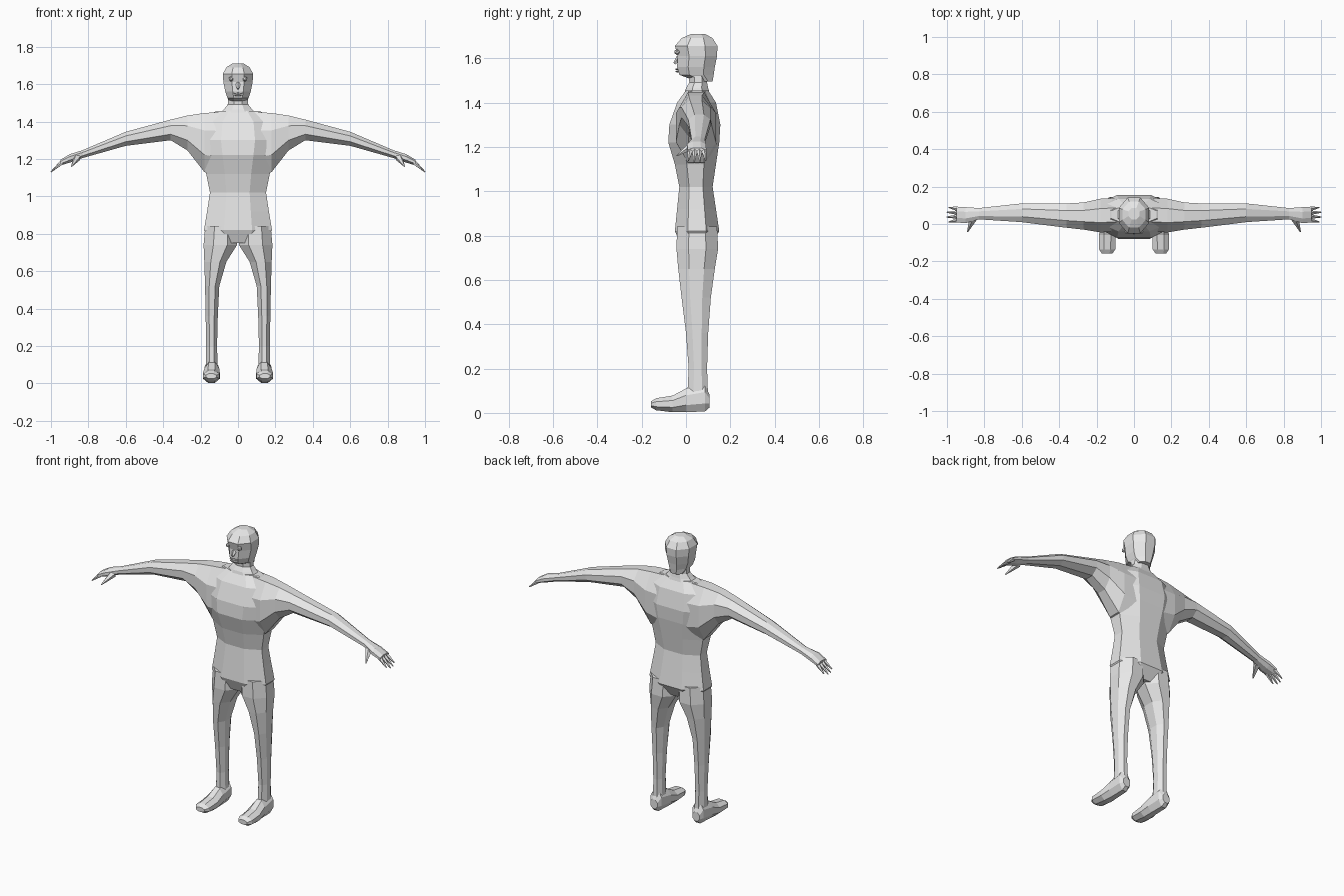
import bpy
import bmesh
import math
from mathutils import Vector

cube = bpy.data.objects.get("Cube")
if cube:
    bpy.data.objects.remove(cube, do_unlink=True)

skin = bpy.data.materials.new("plain grey")
skin.use_nodes = True
grey = (0.8, 0.8, 0.8, 1)
skin.diffuse_color = grey
skin.node_tree.nodes["Principled BSDF"].inputs["Base Color"].default_value = grey


def finish(name, bm, side=1):
    """Turn a bmesh into a flat shaded object, mirrored in x when side is -1."""
    for v in bm.verts:
        v.co.x *= side
    bmesh.ops.recalc_face_normals(bm, faces=bm.faces[:])
    mesh = bpy.data.meshes.new(name)
    bm.to_mesh(mesh)
    bm.free()
    mesh.materials.append(skin)
    obj = bpy.data.objects.new(name, mesh)
    bpy.context.collection.objects.link(obj)
    return obj


def loft(name, axis, rings, side=1, count=8):
    """Skin rings of (position, low u, high u, low v, high v) along an axis."""
    bm = bmesh.new()
    reach = 1 / math.cos(math.pi / count)
    previous = None
    for t, u0, u1, v0, v1 in rings:
        ring = []
        for i in range(count):
            a = math.tau * (i + 0.5) / count
            u = (u0 + u1) / 2 + (u1 - u0) / 2 * reach * math.cos(a)
            v = (v0 + v1) / 2 + (v1 - v0) / 2 * reach * math.sin(a)
            place = {"x": (t, u, v), "y": (u, t, v), "z": (u, v, t)}[axis]
            ring.append(bm.verts.new(place))
        if previous:
            for i in range(count):
                j = (i + 1) % count
                bm.faces.new((previous[i], previous[j], ring[j], ring[i]))
        else:
            bm.faces.new(ring[::-1])
        previous = ring
    bm.faces.new(previous)
    return finish(name, bm, side)


def upright(name, rings):
    """Loft centred on x = 0 from (height, half width, front, back)."""
    return loft(name, "z", [(z, -w, w, f, b) for z, w, f, b in rings])


def spike(name, start, end, radius, tip, side=1):
    """Tapered five sided finger between two points."""
    start, end = Vector(start), Vector(end)
    bm = bmesh.new()
    bmesh.ops.create_cone(bm, cap_ends=True, segments=5, radius1=radius,
                          radius2=tip, depth=(end - start).length)
    turn = (end - start).to_track_quat("Z", "Y").to_matrix()
    for v in bm.verts:
        v.co = turn @ v.co + (start + end) / 2
    return finish(name, bm, side)


# Trunk, neck and head
upright("torso", [
    (0.75, 0.14, -0.02, 0.11), (0.82, 0.182, -0.05, 0.15),
    (0.92, 0.165, -0.04, 0.135), (1.02, 0.15, -0.03, 0.12),
    (1.12, 0.17, -0.05, 0.135), (1.22, 0.2, -0.08, 0.15),
    (1.3, 0.22, -0.075, 0.155), (1.4, 0.2, -0.04, 0.135),
    (1.455, 0.12, 0.0, 0.1)])
upright("neck", [
    (1.43, 0.11, -0.01, 0.11), (1.465, 0.075, 0.0, 0.1),
    (1.49, 0.055, 0.015, 0.095), (1.56, 0.052, 0.01, 0.095)])
upright("head", [
    (1.495, 0.04, 0.05, 0.12), (1.525, 0.056, -0.03, 0.125),
    (1.56, 0.068, -0.04, 0.13), (1.61, 0.078, -0.038, 0.14),
    (1.655, 0.081, -0.05, 0.142), (1.69, 0.062, -0.02, 0.12),
    (1.71, 0.03, 0.025, 0.085)])

# Nose and lips
spike("nose", (0, -0.03, 1.6), (0, -0.052, 1.575), 0.016, 0.006)
for label, height in (("upper_lip", 1.55), ("lower_lip", 1.54)):
    loft(label, "x", [(x, -0.043 - d, -0.03, height - d, height + d)
                      for x, d in ((-0.025, 0.001), (0, 0.004), (0.025, 0.001))],
         count=6)

for label, side in (("left", 1), ("right", -1)):
    # Eye
    bm = bmesh.new()
    bmesh.ops.create_icosphere(bm, subdivisions=1, radius=0.014)
    bmesh.ops.translate(bm, verts=bm.verts[:], vec=(0.038, -0.04, 1.628))
    finish(label + "_eye", bm, side)

    # Arm with a deep shoulder root, ending in a flat palm
    loft(label + "_arm", "x", [
        (0.08, -0.04, 0.14, 1.1, 1.452), (0.18, -0.045, 0.135, 1.13, 1.445),
        (0.27, -0.03, 0.115, 1.245, 1.432), (0.36, -0.02, 0.11, 1.3, 1.41),
        (0.6, 0.01, 0.11, 1.27, 1.345), (0.83, 0.025, 0.085, 1.205, 1.247),
        (0.9, 0.005, 0.09, 1.18, 1.225), (0.95, 0.008, 0.092, 1.165, 1.195)],
        side)

    # Four fingers and a thumb
    for i in range(4):
        y = 0.02 + 0.02 * i
        length = 0.04 + 0.01 * (i in (1, 2))
        spike(f"{label}_finger_{i + 1}", (0.94, y, 1.182),
              (0.95 + length, 0.05 + (y - 0.05) * 1.3, 1.175 - length * 0.9),
              0.013, 0.003, side)
    spike(label + "_thumb", (0.86, 0.03, 1.208), (0.89, -0.042, 1.16),
          0.021, 0.003, side)

    # Leg
    loft(label + "_leg", "z", [
        (0.06, 0.108, 0.17, 0.005, 0.1), (0.2, 0.112, 0.17, 0.012, 0.095),
        (0.36, 0.108, 0.173, 0.0, 0.1), (0.52, 0.1, 0.176, -0.02, 0.112),
        (0.65, 0.062, 0.18, -0.035, 0.13), (0.74, 0.005, 0.184, -0.043, 0.145),
        (0.84, 0.005, 0.175, -0.04, 0.14)], side)

    # Foot, heel to toe
    loft(label + "_foot", "y", [
        (0.107, 0.118, 0.165, 0.025, 0.08), (0.085, 0.105, 0.177, 0.006, 0.13),
        (0.0, 0.1, 0.18, 0.004, 0.11), (-0.06, 0.097, 0.187, 0.003, 0.078),
        (-0.135, 0.1, 0.187, 0.012, 0.066), (-0.158, 0.115, 0.172, 0.025, 0.052)],
        side)
